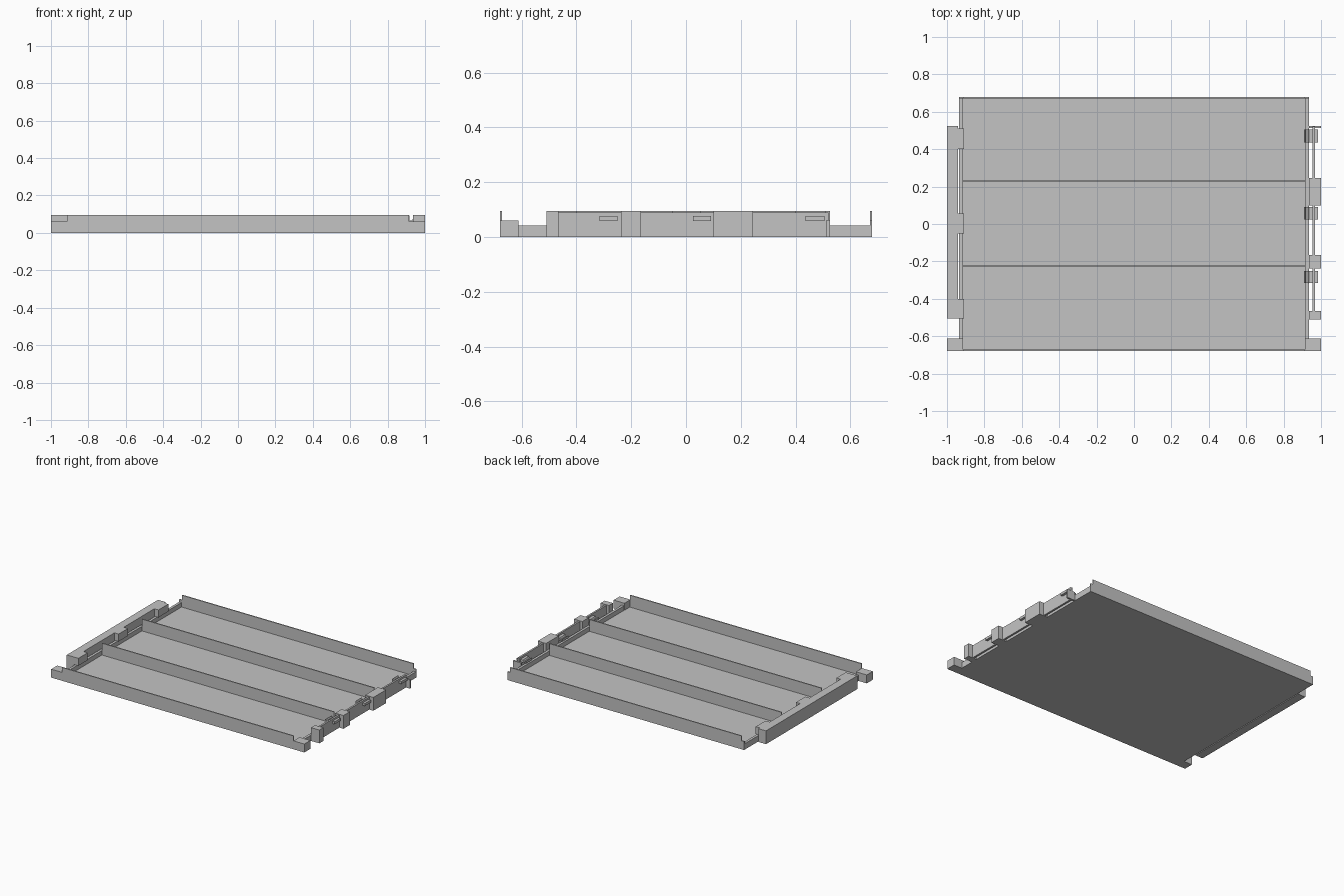
import bpy
import bmesh

if "Cube" in bpy.data.objects:
    bpy.data.objects.remove(bpy.data.objects["Cube"])

grey = bpy.data.materials.new("light grey")
grey.diffuse_color = (0.55, 0.55, 0.55, 1)
grey.use_nodes = True
grey.node_tree.nodes["Principled BSDF"].inputs["Base Color"].default_value = grey.diffuse_color


def finish(name, bm):
    bmesh.ops.recalc_face_normals(bm, faces=bm.faces)
    mesh = bpy.data.meshes.new(name)
    bm.to_mesh(mesh)
    bm.free()
    mesh.materials.append(grey)
    obj = bpy.data.objects.new(name, mesh)
    bpy.context.collection.objects.link(obj)
    return obj


def box(name, x, y, z):
    bm = bmesh.new()
    bmesh.ops.create_cube(bm, size=1)
    for v in bm.verts:
        v.co = [a + (c + 0.5) * (b - a) for c, (a, b) in zip(v.co, (x, y, z))]
    return finish(name, bm)


def extrude(name, points, axis, start, end):
    """Extrude a profile along x (points are y, z) or y (points are x, z)."""
    bm = bmesh.new()
    place = (lambda a, b: (start, a, b)) if axis == 0 else (lambda a, b: (a, start, b))
    face = bm.faces.new([bm.verts.new(place(a, b)) for a, b in points])
    new = bmesh.ops.extrude_face_region(bm, geom=[face])["geom"]
    for g in new:
        if isinstance(g, bmesh.types.BMVert):
            g.co[axis] = end
    return finish(name, bm)


def stepped_wall(name, half, y0, y1):
    """Long wall whose ends step down to a low shoulder."""
    pts = [(-half, 0), (half, 0), (half, 0.06), (0.915, 0.06), (0.915, 0.095),
           (-0.915, 0.095), (-0.915, 0.06), (-half, 0.06)]
    extrude(name, pts, 1, y0, y1)


# Tray floor, outer walls and dividers
box("floor", (-0.935, 0.935), (-0.68, 0.68), (0, 0.01))
stepped_wall("front_wall", 1.0, -0.68, -0.672)
stepped_wall("back_wall", 0.935, 0.672, 0.68)
for i, y in enumerate((-0.222, 0.229)):
    box(f"divider_{i}", (-0.917, 0.917), (y - 0.004, y + 0.004), (0.01, 0.094))

# Low end walls and front corner tabs
for side, s in (("left", -1), ("right", 1)):
    box(side + "_end_wall", sorted((s * 0.917, s * 0.935)), (-0.674, 0.674), (0, 0.042))
    box(side + "_corner_tab", sorted((s * 0.915, s)), (-0.674, -0.612), (0, 0.06))

# Left coupling block with hooks reaching over the end wall
box("left_block", (-1.0, -0.941), (-0.505, 0.525), (0, 0.095))
for i, (a, b) in enumerate(((-0.505, -0.4), (-0.05, 0.055), (0.4, 0.51))):
    box(f"left_hook_{i}", (-0.942, -0.908), (a, b), (0.042, 0.095))

# Right coupling: thin rail carried by upright blocks
box("right_rail", (0.955, 0.968), (-0.505, 0.52), (0, 0.09))
for i, (a, b) in enumerate(((-0.51, -0.465), (-0.238, -0.165), (0.1, 0.245))):
    box(f"right_block_{i}", (0.935, 1.0), (a, b), (0, 0.095))
box("right_end_plate", (0.935, 1.0), (0.513, 0.525), (0, 0.062))

# Right latch hooks with a raised inner lip
latch = [(0.91, 0.058), (0.985, 0.058), (0.985, 0.076), (0.935, 0.076),
         (0.93, 0.066), (0.92, 0.066), (0.915, 0.074), (0.91, 0.074)]
for i, (a, b) in enumerate(((-0.315, -0.25), (0.025, 0.092), (0.437, 0.505))):
    extrude(f"right_latch_{i}", latch, 1, a, b)
